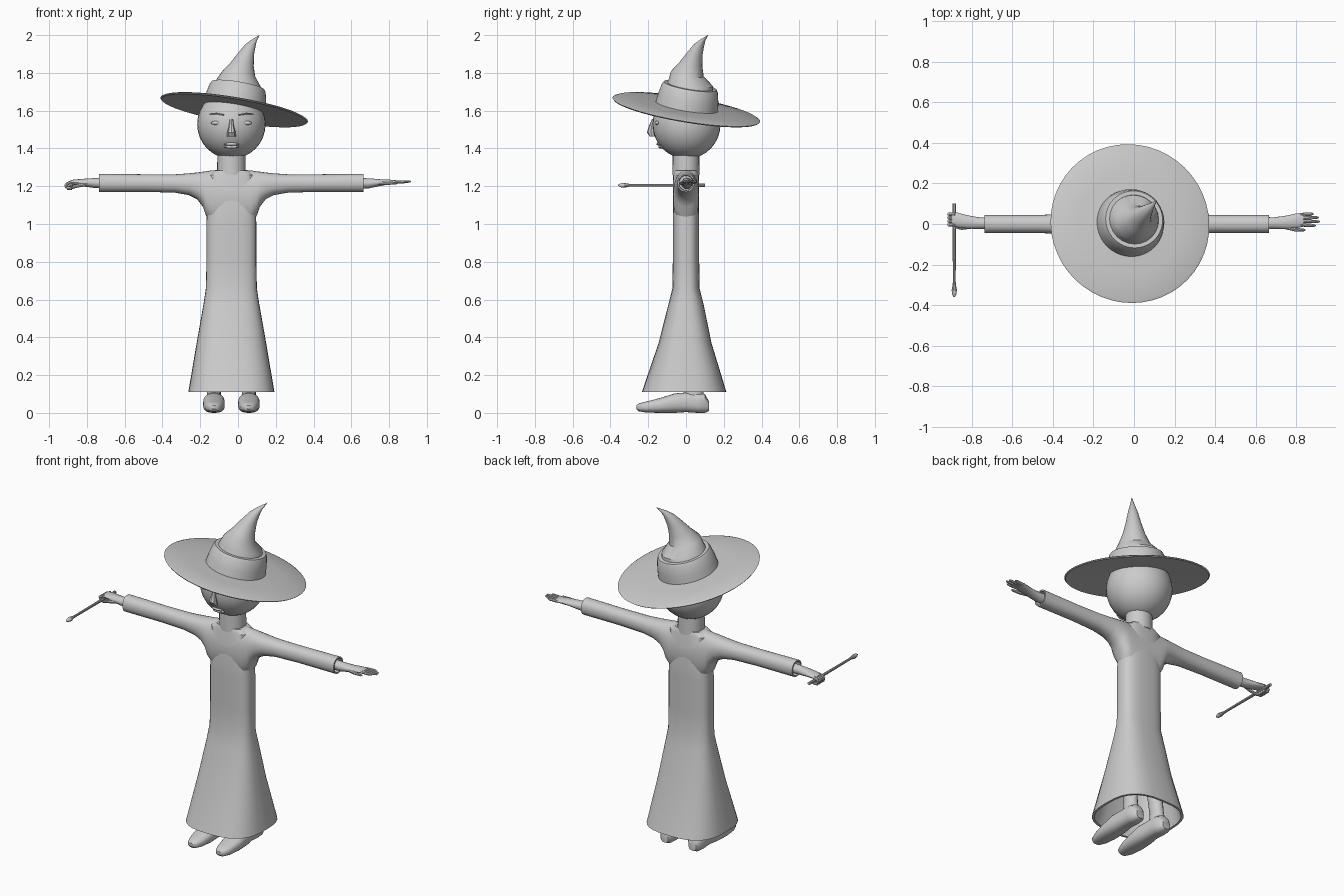
import bpy, bmesh, math
from mathutils import Vector as V

CX = -0.035  # the body's centre line


def sgn_pow(c, e):
    return math.copysign(abs(c) ** e, c)


def finish(ob, angle=35):
    bpy.context.view_layer.objects.active = ob
    for o in bpy.context.selected_objects:
        o.select_set(False)
    ob.select_set(True)
    bpy.ops.object.shade_smooth_by_angle(angle=math.radians(angle))
    return ob


def loft(name, rings, seg=24, n=2.0, caps=(True, True), angle=35):
    """Skin superellipse rings, each given as (centre, u half-axis, v half-axis)."""
    bm = bmesh.new()
    loops = []
    for c, u, v in rings:
        c, u, v = V(c), V(u), V(v)
        loop = []
        for i in range(seg):
            a = 2 * math.pi * i / seg
            loop.append(bm.verts.new(c + u * sgn_pow(math.cos(a), 2 / n)
                                     + v * sgn_pow(math.sin(a), 2 / n)))
        loops.append(loop)
    for a, b in zip(loops, loops[1:]):
        for i in range(seg):
            j = (i + 1) % seg
            bm.faces.new((a[i], a[j], b[j], b[i]))
    if caps[0]:
        bm.faces.new(loops[0])
    if caps[1]:
        bm.faces.new(loops[-1])
    bmesh.ops.recalc_face_normals(bm, faces=bm.faces)
    me = bpy.data.meshes.new(name)
    bm.to_mesh(me)
    bm.free()
    ob = bpy.data.objects.new(name, me)
    bpy.context.collection.objects.link(ob)
    return finish(ob, angle)


def upright(name, rows, **kw):
    """Rows of (x, y, z, half width x, half depth y)."""
    return loft(name, [((x, y, z), (a, 0, 0), (0, b, 0)) for x, y, z, a, b in rows], **kw)


def tube(name, pts, seg=10):
    """Round bar through (x, y, z, radius) points."""
    d = (V(pts[-1][:3]) - V(pts[0][:3])).normalized()
    u = d.cross(V((0, 0, 1)) if abs(d.z) < 0.9 else V((1, 0, 0))).normalized()
    w = d.cross(u)
    return loft(name, [(p[:3], u * p[3], w * p[3]) for p in pts], seg=seg)


def ball(name, loc, size, seg=32, rings=16):
    bpy.ops.mesh.primitive_uv_sphere_add(segments=seg, ring_count=rings, location=loc)
    ob = bpy.context.object
    ob.name = name
    ob.scale = size
    return finish(ob)


# Robe: torso and flared skirt with a hollow hem
upright("robe", [
    (CX, 0, 1.282, .09, .06), (CX, 0, 1.26, .125, .068), (CX, 0, 1.0, .132, .07),
    (CX, 0, .80, .132, .07), (CX, 0, .66, .135, .072), (CX, 0, .58, .147, .092),
    (CX, -.005, .37, .184, .14), (CX, -.01, .11, .228, .224), (CX, -.01, .11, .215, .211),
    (CX, -.005, .37, .172, .128), (CX, 0, .58, .135, .08)], n=2.8, seg=32)

# Sleeves with open cuffs, and shoes with legs
SLEEVE = [(0, 1.288, 1.0, .07), (.10, 1.284, 1.0, .069), (.135, 1.279, 1.045, .067),
          (.15, 1.277, 1.09, .064), (.18, 1.273, 1.13, .060), (.225, 1.268, 1.153, .055),
          (.30, 1.263, 1.166, .049), (.45, 1.263, 1.17, .044), (.70, 1.266, 1.17, .045),
          (.70, 1.258, 1.178, .038), (.62, 1.255, 1.18, .035)]
SHOE = [(-.262, .02, .04, .012), (-.25, .008, .05, .03), (-.21, .002, .06, .046),
        (-.14, 0, .078, .057), (-.06, 0, .103, .057), (0, .004, .108, .048),
        (.06, 0, .108, .049), (.10, 0, .10, .043), (.122, .01, .06, .025)]
for s, side in ((-1, "right"), (1, "left")):
    loft(side + "_sleeve", [((CX + s * d, 0, (t + b) / 2), (0, r, 0), (0, 0, (t - b) / 2))
                            for d, t, b, r in SLEEVE], n=2.2)
    fx = CX + s * .0925
    loft(side + "_shoe", [((fx, y, (b + t) / 2), (w, 0, 0), (0, 0, (t - b) / 2))
                          for y, b, t, w in SHOE], n=2.5)
    upright(side + "_leg", [(fx, .045, .07, .04, .055), (fx, .04, .14, .034, .045),
                            (fx - s * .01, .02, .35, .04, .045),
                            (fx - s * .03, 0, .6, .05, .05)], seg=16)

# Neck and head
upright("neck", [(CX, 0, 1.26, .076, .072), (CX, 0, 1.38, .074, .07)])
ball("head", (CX, .003, 1.528), (.181, .18, .183))

# Face: nose, mouth, eyes, brows, ears
upright("nose", [(CX, -.172, 1.555, .009, .008), (CX, -.182, 1.52, .013, .014),
                 (CX, -.186, 1.485, .022, .021), (CX, -.177, 1.463, .024, .014)], seg=8)
for i, z in enumerate((1.423, 1.408)):
    ball("lip_%d" % i, (CX, -.141 + i * .009, z), (.04, .015, .009), 12, 8)
for s in (-1, 1):
    ball("eye", (CX + s * .08, -.152, 1.535), (.028, .012, .011), 12, 8)
    tube("eyebrow", [(CX + s * .04, -.170, 1.578, .004), (CX + s * .08, -.155, 1.585, .005),
                     (CX + s * .115, -.130, 1.583, .003)], seg=6)

# Hat: tilted brim and band, then a bent point
N = V((.165, .165, 1)).normalized()
U = V((1, 0, -.165)).normalized()
W = N.cross(U)
C = V((-.02, .002, 1.607))


def disc(h, r):
    return (C + N * h, U * r, W * r)


loft("hat_brim", [disc(.018, .14), disc(.012, .25), disc(.004, .385), disc(-.001, .396),
                  disc(-.007, .39), disc(.0, .25), disc(.006, .14)],
     seg=48, caps=(False, False))
loft("hat_band", [disc(.01, .168), disc(.06, .162), disc(.115, .150), disc(.128, .142),
                  disc(.128, .12)], seg=40, caps=(False, False))
cone = [disc(.11, .128), disc(.145, .118)]
for c, z, r in ((.004, 1.795, .088), (.022, 1.845, .062), (.043, 1.90, .042),
                (.065, 1.945, .028), (.083, 1.97, .016), (.113, 2.0, .001)):
    cone.append(((c, c + .003, z), U * r, W * r))
loft("hat_point", cone, seg=24)

# Open hand with fingers
def palm(name, rows):
    loft(name, [((x, y, z), (0, a, 0), (0, 0, b)) for x, y, z, a, b in rows], seg=16)


palm("open_hand", [(.60, .004, 1.215, .03, .03), (.69, .004, 1.215, .029, .027),
                   (.75, .008, 1.219, .033, .018), (.80, .016, 1.222, .036, .013),
                   (.835, .021, 1.222, .034, .010)])
for y0, y1, x1 in ((-.004, -.008, .895), (.013, .012, .917), (.030, .032, .912), (.046, .050, .885)):
    tube("finger", [(.82, y0, 1.222, .009), (.87, (y0 + y1) / 2, 1.223, .0085),
                    (x1 - .008, y1, 1.225, .006), (x1, y1, 1.225, .002)], 8)
tube("thumb", [(.74, -.012, 1.217, .012), (.79, -.027, 1.216, .009),
               (.835, -.03, 1.216, .007), (.845, -.03, 1.216, .002)], 8)

# Gripping hand with curled fingers
palm("grip_hand", [(-.67, .004, 1.217, .03, .03), (-.76, .004, 1.217, .028, .026),
                   (-.82, .01, 1.219, .033, .020), (-.87, .02, 1.221, .036, .014),
                   (-.895, .022, 1.218, .032, .009)])
for y in (-.004, .014, .031, .048):
    for a, b in (((-.88, 1.222), (-.911, 1.210)), ((-.911, 1.210), (-.906, 1.189)),
                 ((-.906, 1.189), (-.878, 1.188))):
        tube("curled_finger", [(a[0], y, a[1], .009), (b[0], y, b[1], .008)], 8)
tube("grip_thumb", [(-.80, -.012, 1.212, .011), (-.85, -.020, 1.202, .009),
                    (-.885, -.012, 1.19, .007)], 8)

# Wand with a bulbed tip
tube("wand", [(-.885, .10, 1.205, .009), (-.885, -.28, 1.205, .007), (-.885, -.30, 1.205, .008),
              (-.885, -.325, 1.205, .013), (-.885, -.345, 1.205, .011),
              (-.885, -.36, 1.205, .003)], 10)
